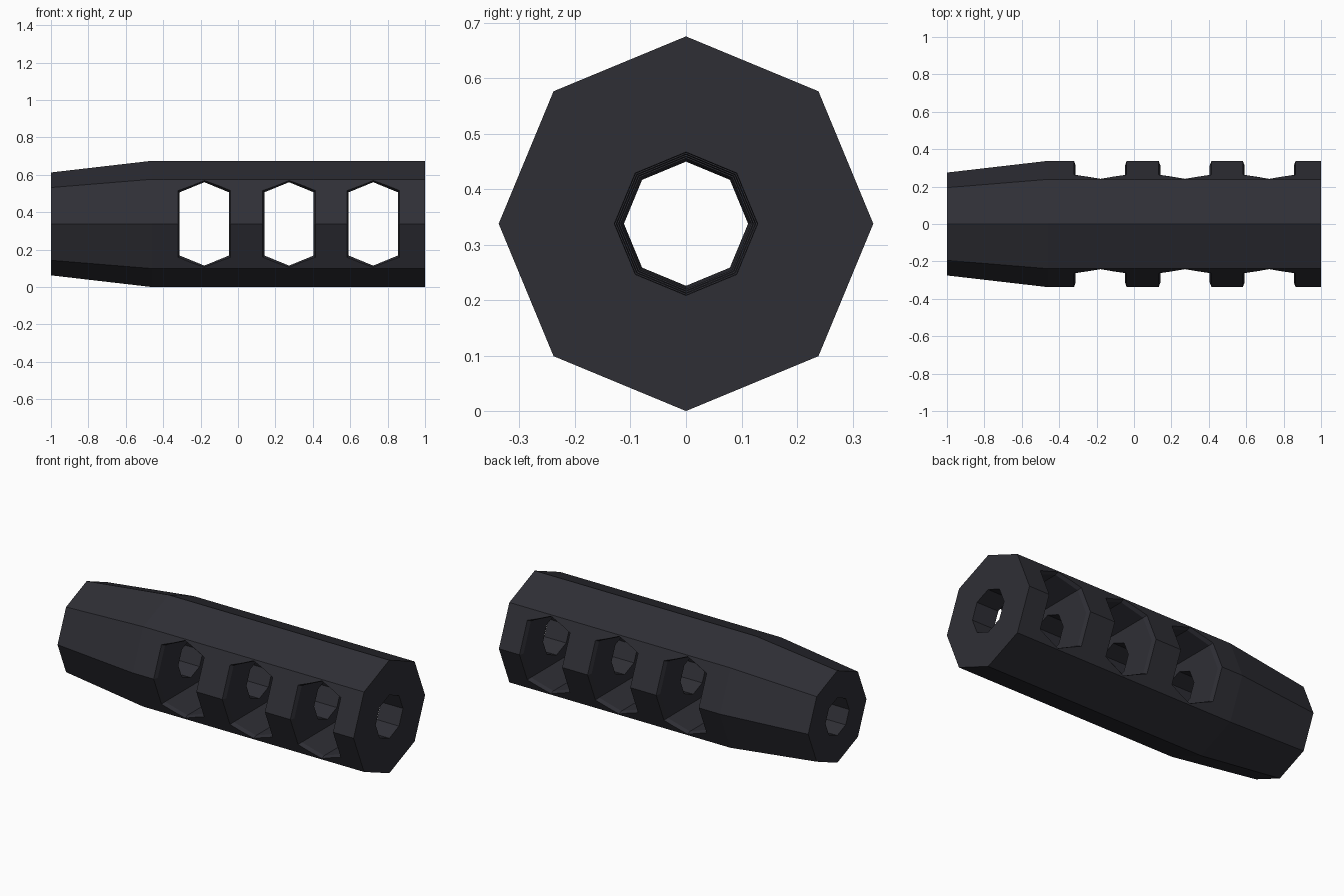
import bpy, bmesh
from math import cos, sin, pi

default = bpy.data.objects.get("Cube")
if default:
    bpy.data.objects.remove(default, do_unlink=True)

RADIUS = 0.3375          # also the height of the bore axis
SLOPE = 0.4142           # how fast the side facets recede with height

metal = bpy.data.materials.new("dark gunmetal")
metal.use_nodes = True
colour = (0.028, 0.028, 0.036, 1)
metal.diffuse_color = colour
metal.node_tree.nodes["Principled BSDF"].inputs["Base Color"].default_value = colour


def loft(name, rings, caps):
    """Skin a stack of point rings and close both ends with the given caps."""
    bm = bmesh.new()
    rows = [[bm.verts.new(p) for p in ring] for ring in rings]
    n = len(rows[0])
    for a, b in zip(rows, rows[1:]):
        for i in range(n):
            j = (i + 1) % n
            bm.faces.new((a[i], a[j], b[j], b[i]))
    for row in (rows[0], rows[-1]):
        for cap in caps:
            bm.faces.new([row[i] for i in cap])
    bmesh.ops.recalc_face_normals(bm, faces=bm.faces)
    mesh = bpy.data.meshes.new(name)
    bm.to_mesh(mesh)
    bm.free()
    mesh.materials.append(metal)
    obj = bpy.data.objects.new(name, mesh)
    bpy.context.collection.objects.link(obj)
    return obj


def octagon(x, r):
    return [(x, r * cos(i * pi / 4), RADIUS + r * sin(i * pi / 4)) for i in range(8)]


def port_ring(cx, side, offset, grow):
    """Tall hexagon lying parallel to the two side facets, offset from them."""
    w, h, apex = 0.141 + grow, 0.178 + grow, 0.232 + grow
    outline = [(w, 0), (w, h), (0, apex), (-w, h),
               (-w, 0), (-w, -h), (0, -apex), (w, -h)]
    return [(cx + x, side * (RADIUS - SLOPE * abs(z) + offset), RADIUS + z)
            for x, z in outline]


def cut(target, cutter):
    mod = target.modifiers.new("cut", "BOOLEAN")
    mod.operation = "DIFFERENCE"
    mod.solver = "EXACT"
    mod.object = cutter
    bpy.context.view_layer.objects.active = target
    bpy.ops.object.modifier_apply(modifier=mod.name)
    bpy.data.objects.remove(cutter, do_unlink=True)


# Octagonal body with a tapered rear
whole = [range(8)]
body = loft("muzzle_brake_body",
            [octagon(-1, 0.275), octagon(-0.46, RADIUS), octagon(1, RADIUS)], whole)

# Slightly conical bore along the whole length
cut(body, loft("bore_cutter", [octagon(-1.1, 0.111), octagon(1.1, 0.13)], whole))

# Three hexagonal side ports with chamfered rims
halves = [(0, 1, 2, 3, 4), (4, 5, 6, 7, 0)]
for cx in (-0.18, 0.273, 0.723):
    rings = [port_ring(cx, side, offset, grow) for side, offset, grow in
             ((-1, 0.025, 0.009), (-1, -0.025, -0.009),
              (1, -0.025, -0.009), (1, 0.025, 0.009))]
    cut(body, loft("port_cutter", rings, halves))
